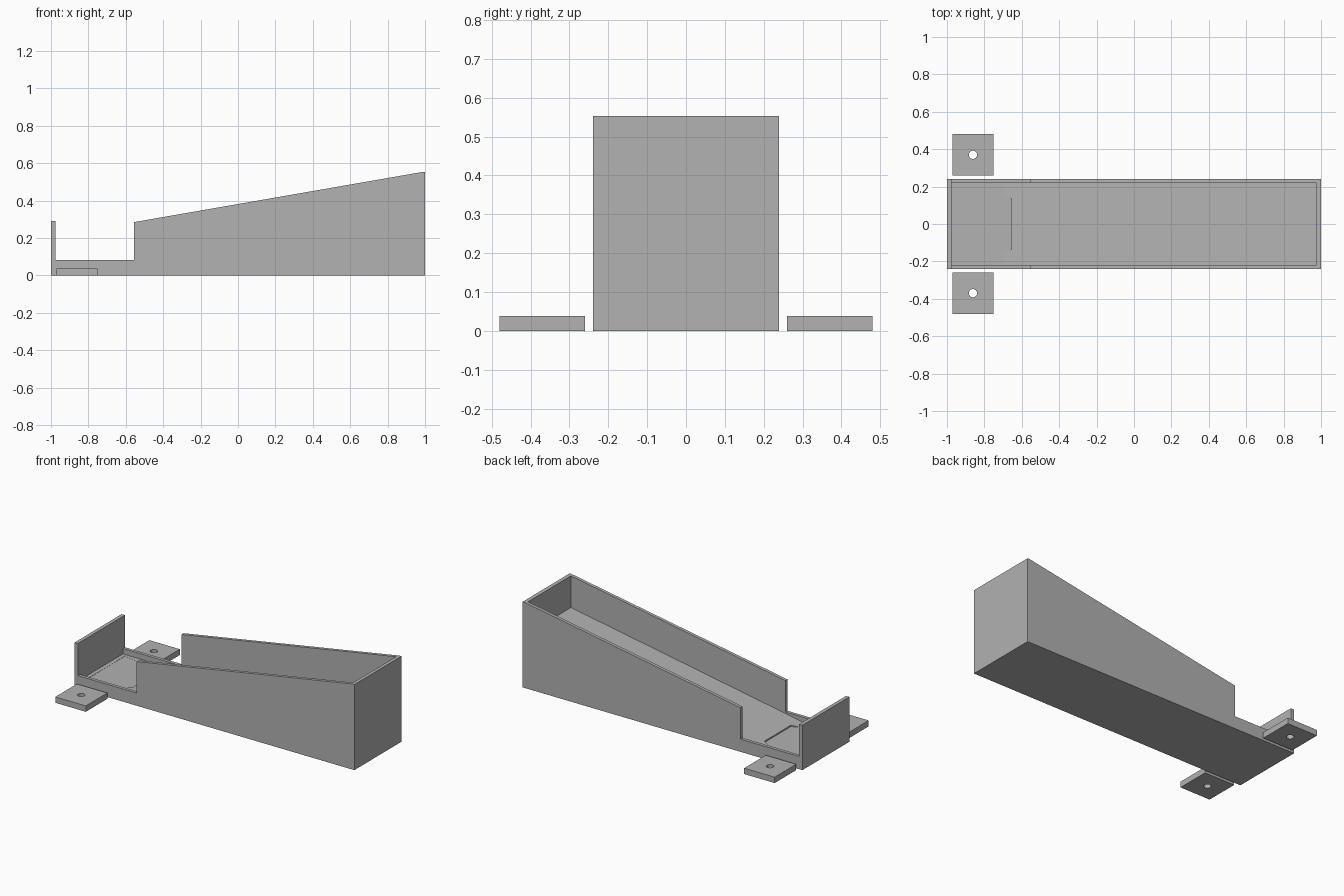
import bpy
import bmesh
from mathutils import Vector

cube = bpy.data.objects.get("Cube")
if cube:
    bpy.data.objects.remove(cube, do_unlink=True)

grey = bpy.data.materials.new("plain_grey")
grey.use_nodes = True
color = (0.445, 0.445, 0.445, 1)
grey.diffuse_color = color
grey.node_tree.nodes["Principled BSDF"].inputs["Base Color"].default_value = color


def prism(name, points, extrude):
    """Closed solid from a flat outline swept along a vector."""
    bm = bmesh.new()
    face = bm.faces.new([bm.verts.new(p) for p in points])
    swept = bmesh.ops.extrude_face_region(bm, geom=[face], use_keep_orig=True)
    moved = [v for v in swept["geom"] if isinstance(v, bmesh.types.BMVert)]
    bmesh.ops.translate(bm, vec=Vector(extrude), verts=moved)
    bmesh.ops.recalc_face_normals(bm, faces=bm.faces)
    mesh = bpy.data.meshes.new(name)
    bm.to_mesh(mesh)
    bm.free()
    mesh.materials.append(grey)
    obj = bpy.data.objects.new(name, mesh)
    bpy.context.collection.objects.link(obj)
    return obj


def side_prism(name, profile, half_width):
    return prism(name, [(x, -half_width, z) for x, z in profile], (0, 2 * half_width, 0))


def cut(target, cutter):
    """Subtract a cutter, bake the result and drop the cutter."""
    mod = target.modifiers.new("cut", "BOOLEAN")
    mod.operation = "DIFFERENCE"
    mod.solver = "EXACT"
    mod.object = cutter
    bpy.context.view_layer.objects.active = target
    bpy.ops.object.modifier_apply(modifier=mod.name)
    bpy.data.objects.remove(cutter, do_unlink=True)


# Trough body: tall sloping hopper, low tray and upright end plate
body = side_prism("trough_body", [
    (-1, 0), (1, 0), (1, 0.553), (0.985, 0.553), (-0.557, 0.285),
    (-0.557, 0.082), (-0.976, 0.082), (-0.976, 0.29), (-1, 0.29)], 0.24)

# Hollow with a ramp running down to the flat tray floor
cut(body, side_prism("hollow_cutter", [
    (-0.976, 0.047), (-0.7, 0.047), (0.976, 0.347), (0.976, 0.8), (-0.976, 0.8)], 0.219))

# Shallow scoop where the ramp meets the tray
half = [(-0.95, 0.2), (-0.72, 0.165), (-0.655, 0.135)]
outline = half + [(x, -y) for x, y in reversed(half)]
cut(body, prism("scoop_cutter", [(x, y, 0.046) for x, y in outline], (0, 0, 0.1)))

# Separate mounting tabs, each with a screw hole
for side, label in ((1, "back"), (-1, "front")):
    corners = [(-0.97, 0.26), (-0.752, 0.26), (-0.752, 0.48), (-0.97, 0.48)]
    tab = prism(label + "_mounting_tab",
                [(x, side * y, 0) for x, y in corners], (0, 0, 0.038))
    bpy.ops.mesh.primitive_cylinder_add(vertices=32, radius=0.022, depth=0.2,
                                        location=(-0.861, side * 0.37, 0.02))
    drill = bpy.context.object
    drill.data.materials.append(grey)
    cut(tab, drill)
    tab.select_set(True)
    bpy.context.view_layer.objects.active = tab
    bpy.ops.object.shade_smooth_by_angle()
    tab.select_set(False)
